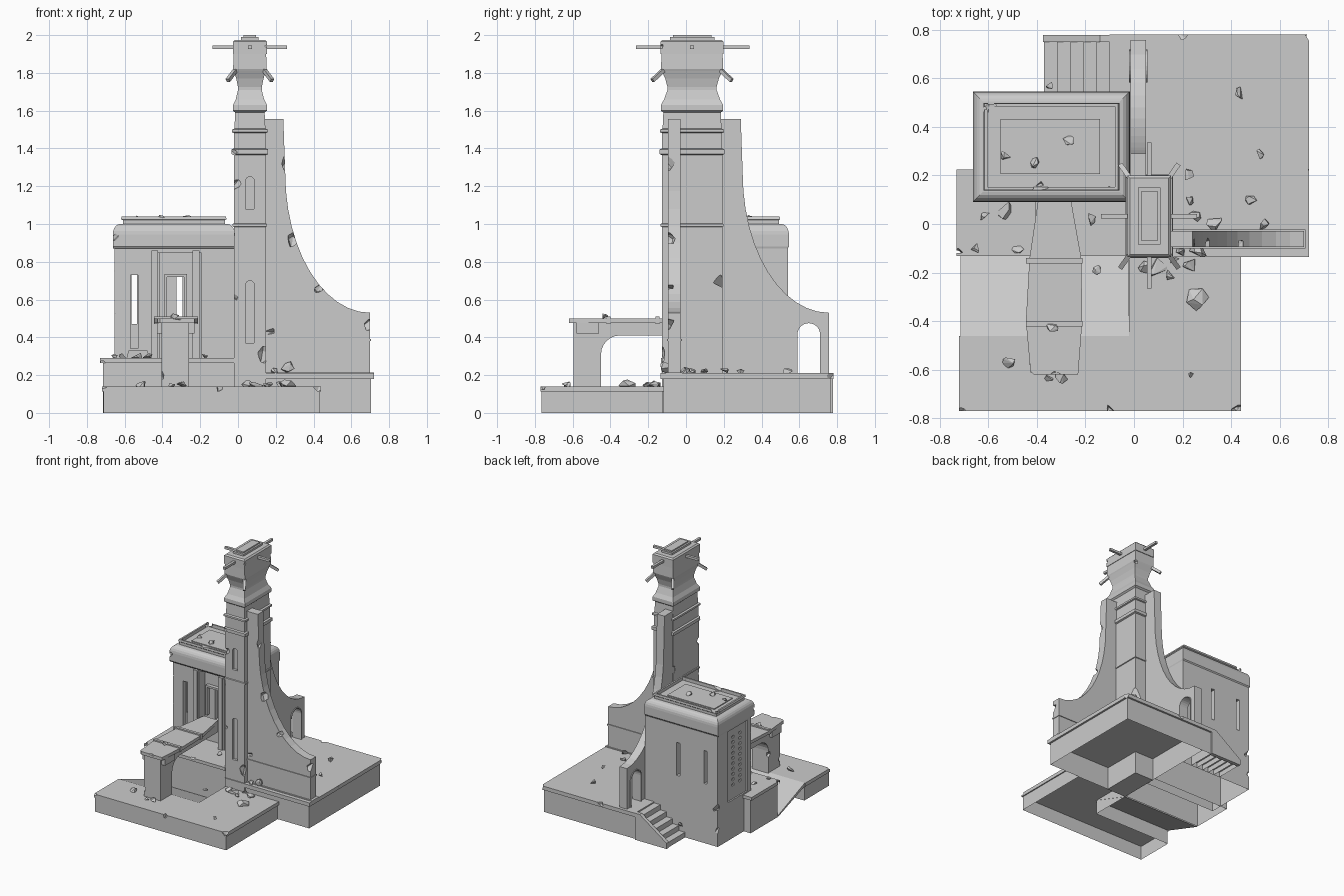
import bpy, bmesh, math, random
from mathutils import Vector, Matrix
random.seed(4)


def finish(name, bm, open_bottom=False):
    bmesh.ops.recalc_face_normals(bm, faces=bm.faces[:])
    me = bpy.data.meshes.new(name)
    bm.to_mesh(me)
    bm.free()
    ob = bpy.data.objects.new(name, me)
    bpy.context.collection.objects.link(ob)
    if open_bottom:
        open_base(ob)
    return ob


def open_base(ob):
    bm = bmesh.new()
    bm.from_mesh(ob.data)
    low = [f for f in bm.faces if all(v.co.z < 0.001 for v in f.verts)]
    bmesh.ops.delete(bm, geom=low, context='FACES')
    bm.to_mesh(ob.data)
    bm.free()


def add_box(bm, x0, x1, y0, y1, z0, z1):
    m = Matrix.Translation(((x0 + x1) / 2, (y0 + y1) / 2, (z0 + z1) / 2)) @ Matrix.Diagonal((x1 - x0, y1 - y0, z1 - z0, 1))
    bmesh.ops.create_cube(bm, size=1, matrix=m)


def boxes(name, items, open_bottom=False):
    bm = bmesh.new()
    for b in items:
        add_box(bm, *b)
    return finish(name, bm, open_bottom)


def prism(name, pts, axis, a, b, open_bottom=False):
    place = {'x': lambda p, t: (t, p[0], p[1]), 'y': lambda p, t: (p[0], t, p[1]),
             'z': lambda p, t: (p[0], p[1], t)}[axis]
    bm = bmesh.new()
    lo = [bm.verts.new(place(p, a)) for p in pts]
    hi = [bm.verts.new(place(p, b)) for p in pts]
    bm.faces.new(lo)
    bm.faces.new(hi)
    for i in range(len(pts)):
        j = (i + 1) % len(pts)
        bm.faces.new((lo[i], lo[j], hi[j], hi[i]))
    return finish(name, bm, open_bottom)


def loft(name, cx, cy, sections):
    bm = bmesh.new()
    rings = [[bm.verts.new((cx + sx * hx, cy + sy * hy, z)) for sx, sy in ((-1, -1), (1, -1), (1, 1), (-1, 1))]
             for hx, hy, z in sections]
    bm.faces.new(rings[0])
    bm.faces.new(rings[-1])
    for r, s in zip(rings, rings[1:]):
        for i in range(4):
            bm.faces.new((r[i], r[(i + 1) % 4], s[(i + 1) % 4], s[i]))
    return finish(name, bm)


def add_rock(bm, c, r, flat=1.0):
    vs = []
    for i in range(9):
        d = Vector([random.gauss(0, 1) for _ in range(3)]).normalized() * r * random.uniform(0.75, 1.1)
        vs.append(bm.verts.new((c[0] + d.x, c[1] + d.y, c[2] + d.z * flat)))
    out = bmesh.ops.convex_hull(bm, input=vs)
    loose = [v for v in out['geom_interior'] if isinstance(v, bmesh.types.BMVert)]
    bmesh.ops.delete(bm, geom=loose, context='VERTS')


def cut(ob, cutter):
    cutter.hide_render = True
    m = ob.modifiers.new('cut', 'BOOLEAN')
    m.operation, m.solver, m.object = 'DIFFERENCE', 'EXACT', cutter
    bpy.context.view_layer.objects.active = ob
    bpy.ops.object.modifier_apply(modifier=m.name)
    bpy.data.objects.remove(cutter)


def chip(ob, spots):
    bm = bmesh.new()
    for x, y, z, r in spots:
        add_rock(bm, (x, y, z), r)
    cut(ob, finish('chip_cutter', bm))


def inset(pts, c, s):
    return [(c[0] + (x - c[0]) * s, c[1] + (y - c[1]) * s) for x, y in pts]


# rear plinth with its lip
boxes('rear_plinth', [(-0.02, 0.705, -0.12, 0.765, 0, 0.18), (-0.1, -0.02, 0.54, 0.765, 0, 0.18)], True)
lip = prism('rear_plinth_lip', [(-0.02, -0.135), (0.72, -0.135), (0.72, 0.78), (-0.1, 0.78), (-0.1, 0.54), (-0.02, 0.54)],
            'z', 0.18, 0.21)
chip(lip, [(0.725, 0.785, 0.2, 0.05), (0.2, 0.79, 0.215, 0.04), (0.725, 0.2, 0.215, 0.03)])

# front plinth, its lip and the ramp cut into it
front = [(-0.72, -0.77), (0.44, -0.77), (0.44, -0.12), (-0.02, -0.12), (-0.02, -0.46), (-0.72, -0.46)]
prism('front_plinth', inset(front, (-0.14, -0.44), 0.985), 'z', 0, 0.115, True)
lip = prism('front_plinth_lip', front, 'z', 0.112, 0.14)
chip(lip, [(-0.11, -0.785, 0.14, 0.045), (-0.725, -0.775, 0.14, 0.035), (0.435, -0.77, 0.13, 0.04)])
prism('ramp', [(-0.46, 0.14), (-0.46, 0.115), (-0.13, 0), (-0.13, 0.012)], 'x', -0.715, -0.02)

# terrace under the hall
boxes('terrace', [(-0.715, -0.02, -0.12, 0.215, 0, 0.265)], True)
t = boxes('terrace_lip', [(-0.73, -0.02, -0.132, 0.225, 0.265, 0.29)])
chip(t, [(-0.73, -0.13, 0.28, 0.035), (-0.3, -0.14, 0.29, 0.03)])

# hall body with recesses, through slits and dotted side panel
hall = boxes('hall_body', [(-0.655, -0.02, 0.125, 0.54, 0, 0.87)])
cut(hall, boxes('recess_cutter', [(-0.42, -0.24, 0.1, 0.18, 0.29, 0.85)]))
cut(hall, boxes('slit_cutter', [(-0.563, -0.535, 0.05, 0.6, 0.47, 0.73), (-0.325, -0.295, 0.05, 0.6, 0.47, 0.73)]))
cut(hall, boxes('low_slit_cutter', [(-0.568, -0.53, 0.1, 0.16, 0.34, 0.73)]))
cut(hall, boxes('panel_cutter', [(-0.7, -0.643, 0.17, 0.41, 0.3, 0.86)]))
cut(hall, boxes('dot_cutter', [(-0.7, -0.628, y, y + 0.025, 0.4 + 0.042 * i, 0.42 + 0.042 * i)
                               for y in (0.235, 0.32) for i in range(10)]))
chip(hall, [(-0.665, 0.11, 0.56, 0.05), (-0.665, 0.55, 0.3, 0.06), (-0.665, 0.11, 0.75, 0.03),
            (-0.665, 0.55, 0.12, 0.04), (-0.01, 0.55, 0.66, 0.05)])
open_base(hall)

# cornice with rounded shoulder and sunken roof
H = [(0.32, 0.22, 0.87), (0.323, 0.227, 0.88), (0.323, 0.227, 0.945)]
H += [(0.283 + 0.04 * math.cos(a), 0.187 + 0.04 * math.cos(a), 0.945 + 0.055 * math.sin(a))
      for a in [math.pi / 2 * i / 5 for i in range(1, 6)]]
H += [(0.27, 0.175, 1.0), (0.27, 0.175, 1.02), (0.28, 0.18, 1.025), (0.275, 0.178, 1.04), (0.262, 0.166, 1.04), (0.262, 0.166, 1.015)]
roof = loft('hall_cornice_roof', -0.34, 0.318, H)
chip(roof, [(-0.6, 0.48, 1.04, 0.04), (-0.38, 0.14, 1.04, 0.045), (-0.1, 0.15, 1.04, 0.03), (-0.655, 0.1, 0.93, 0.03)])
boxes('roof_panel', [(-0.55, -0.14, 0.205, 0.432, 1.01, 1.022)])

# hall front columns, window frame and sill
boxes('hall_columns', [(x, x + 0.035, 0.095, 0.19, 0.29, 0.86) for x in (-0.458, -0.24)])
boxes('column_edges', [(x, x + 0.012, 0.105, 0.19, 0.29, 0.85) for x in (-0.425, -0.205)])
boxes('window_frame', [(-0.39, -0.375, 0.15, 0.19, 0.5, 0.73), (-0.285, -0.27, 0.15, 0.19, 0.5, 0.73),
                       (-0.39, -0.27, 0.15, 0.19, 0.72, 0.735)])
prism('window_sill', [(-0.59, 0.29), (-0.47, 0.29), (-0.48, 0.33), (-0.58, 0.33)], 'y', 0.09, 0.14)

# bridge: pier with arch bracket, beam and tapered deck
arc = [(-0.35 - 0.1 * math.cos(a), 0.31 + 0.1 * math.sin(a)) for a in [math.pi / 2 * i / 6 for i in range(7)]]
pier = prism('bridge_pier', [(-0.595, 0.48), (-0.595, 0.12), (-0.45, 0.12)] + arc + [(0.13, 0.41), (0.13, 0.48)],
             'x', -0.405, -0.26)
chip(pier, [(-0.41, -0.6, 0.2, 0.035), (-0.41, -0.46, 0.28, 0.03)])
deck = prism('bridge_deck', [(-0.425, -0.62), (-0.23, -0.62), (-0.213, -0.4), (-0.217, -0.14), (-0.265, 0.13),
                             (-0.39, 0.13), (-0.43, -0.14), (-0.445, -0.4)], 'z', 0.475, 0.5)
chip(deck, [(-0.43, -0.62, 0.49, 0.03), (-0.32, -0.635, 0.5, 0.03)])
boxes('bridge_deck_strips', [(-0.445, -0.213, y, y + 0.022, 0.47, 0.51) for y in (-0.422, -0.162)]
      + [(-0.43, -0.23, -0.58, -0.46, 0.42, 0.48)])

# tower shaft, neck and head
T = [(0.085, 0.16, 0), (0.085, 0.16, 0.985), (0.091, 0.166, 0.988), (0.091, 0.166, 1.0), (0.085, 0.16, 1.003),
     (0.085, 0.16, 1.365), (0.097, 0.171, 1.37), (0.097, 0.171, 1.395), (0.084, 0.159, 1.4), (0.084, 0.159, 1.482),
     (0.095, 0.169, 1.486), (0.095, 0.169, 1.5), (0.082, 0.156, 1.505), (0.078, 0.152, 1.59), (0.09, 0.165, 1.6),
     (0.09, 0.165, 1.63), (0.075, 0.148, 1.66), (0.063, 0.13, 1.71), (0.063, 0.13, 1.725), (0.072, 0.142, 1.77),
     (0.085, 0.16, 1.81), (0.089, 0.164, 1.82), (0.086, 0.162, 1.9), (0.09, 0.167, 1.9), (0.09, 0.167, 1.965),
     (0.08, 0.157, 1.975)]
tower = loft('tower', 0.063, 0.032, T)
chip(tower, [(-0.025, -0.135, 1.2, 0.05), (-0.025, -0.135, 0.62, 0.035), (0.155, 0.2, 0.65, 0.08),
             (0.155, -0.135, 0.3, 0.06), (-0.03, -0.14, 0.95, 0.03), (-0.03, 0.2, 1.1, 0.05),
             (0.16, -0.14, 1.95, 0.03), (-0.03, -0.14, 1.38, 0.03)])


def slot(z0, z1):
    r, cx = 0.023, 0.063
    arch = [(cx + r * math.cos(a), z1 - r + r * math.sin(a)) for a in [math.pi * i / 8 for i in range(9)]]
    return prism('slot_cutter', [(cx - r, z0), (cx + r, z0)] + arch, 'y', -0.2, -0.108)


for z0, z1 in ((0.37, 0.7), (1.08, 1.25)):
    cut(tower, slot(z0, z1))
boxes('tower_cap', [(0.017, 0.109, -0.085, 0.15, 1.97, 1.99), (0.03, 0.096, -0.07, 0.135, 1.98, 2.0)])

# rods through the head and slanted spikes at its corners
boxes('head_rods', [(-0.135, 0.26, 0.022, 0.042, 1.927, 1.945), (0.053, 0.073, -0.265, 0.335, 1.927, 1.945)])
bm = bmesh.new()
for sx in (-1, 1):
    for sy in (-1, 1):
        a = Vector((0.063 + sx * 0.065, 0.032 + sy * 0.135, 1.83))
        b = Vector((0.063 + sx * 0.117, 0.032 + sy * 0.21, 1.76))
        m = Matrix.Translation((a + b) / 2) @ (b - a).to_track_quat('Z', 'Y').to_matrix().to_4x4()
        bmesh.ops.create_cube(bm, size=1, matrix=m @ Matrix.Diagonal((0.02, 0.02, (b - a).length, 1)))
finish('corner_spikes', bm)

# curved buttresses on the right and at the back
def sweep(u0, u1, w):
    curve = [(u1 - (u1 - u0) * math.sin(a) ** 1.0, 1.27 - 0.74 * math.cos(a)) for a in [math.pi / 2 * i / 12 for i in range(13)]]
    return [(w, 0.2), (u1, 0.2)] + curve + [(u0 - 0.01, 1.555), (w, 1.555)]


right = prism('right_buttress', sweep(0.25, 0.7, 0.13), 'y', -0.095, -0.028)
chip(right, [(0.25, -0.1, 1.32, 0.05), (0.3, -0.1, 0.92, 0.05), (0.43, -0.1, 0.67, 0.045), (0.705, -0.1, 0.47, 0.045), (0.17, -0.1, 0.43, 0.035)])
boxes('right_buttress_band', [(0.14, 0.705, -0.101, -0.022, 0.38, 0.392), (0.14, 0.72, -0.105, -0.02, 0.185, 0.215)])
back = prism('back_buttress', sweep(0.3, 0.757, 0.18), 'x', -0.015, 0.05)
arch = [(0.65 + 0.06 * math.cos(a), 0.415 + 0.06 * math.sin(a)) for a in [math.pi * i / 12 for i in range(13)]]
cut(back, prism('door_cutter', [(0.59, 0.1), (0.71, 0.1)] + arch, 'x', -0.1, 0.2))
ring = [(0.65 + 0.068 * math.cos(a), 0.415 + 0.068 * math.sin(a)) for a in [math.pi * i / 12 for i in range(13)]]
prism('door_surround', [(0.71, 0.21), (0.718, 0.21)] + ring + [(0.582, 0.21), (0.59, 0.21)] + arch[::-1], 'x', -0.021, 0.056)

# side stairs and their sloping wall
boxes('stairs', [(-0.37 + 0.054 * i, -0.1, 0.54, 0.755, 0, 0.04 * (i + 1)) for i in range(5)], True)
prism('stair_wall', [(-0.375, 0), (-0.1, 0), (-0.1, 0.21), (-0.14, 0.21), (-0.375, 0.045)], 'y', 0.75, 0.778)

# scattered rubble, grouped by the surface it lies on
rubble = {0.215: [(0.44, 0.54), (0.52, 0.29), (0.48, 0.1), (0.53, 0.0), (0.22, 0.2), (0.24, 0.1), (0.2, -0.11), (0.25, 0.03)],
          0.145: [(0.05, -0.18), (0.15, -0.21), (0.17, -0.15), (0.23, -0.17), (0.24, -0.63), (-0.51, -0.57), (-0.35, -0.64), (-0.3, -0.63)],
          0.295: [(-0.65, -0.1), (-0.61, 0.03), (-0.48, -0.1), (-0.18, 0.02)],
          1.025: [(-0.53, 0.28), (-0.41, 0.25), (-0.27, 0.34)], 0.51: [(-0.34, -0.43)], 0.1: [(-0.35, 0.57), (-0.15, -0.19)]}
bm = bmesh.new()
for z, spots in rubble.items():
    for x, y in spots:
        add_rock(bm, (x, y, z + 0.005), random.uniform(0.02, 0.032), 0.7)
for x, y, z, r in ((0.26, -0.3, 0.15, 0.055), (0.27, -0.1, 0.245, 0.045), (0.33, 0.0, 0.22, 0.042), (0.09, -0.18, 0.15, 0.045), (-0.53, 0.06, 0.295, 0.045)):
    add_rock(bm, (x, y, z), r, 0.7)
finish('rubble', bm)
